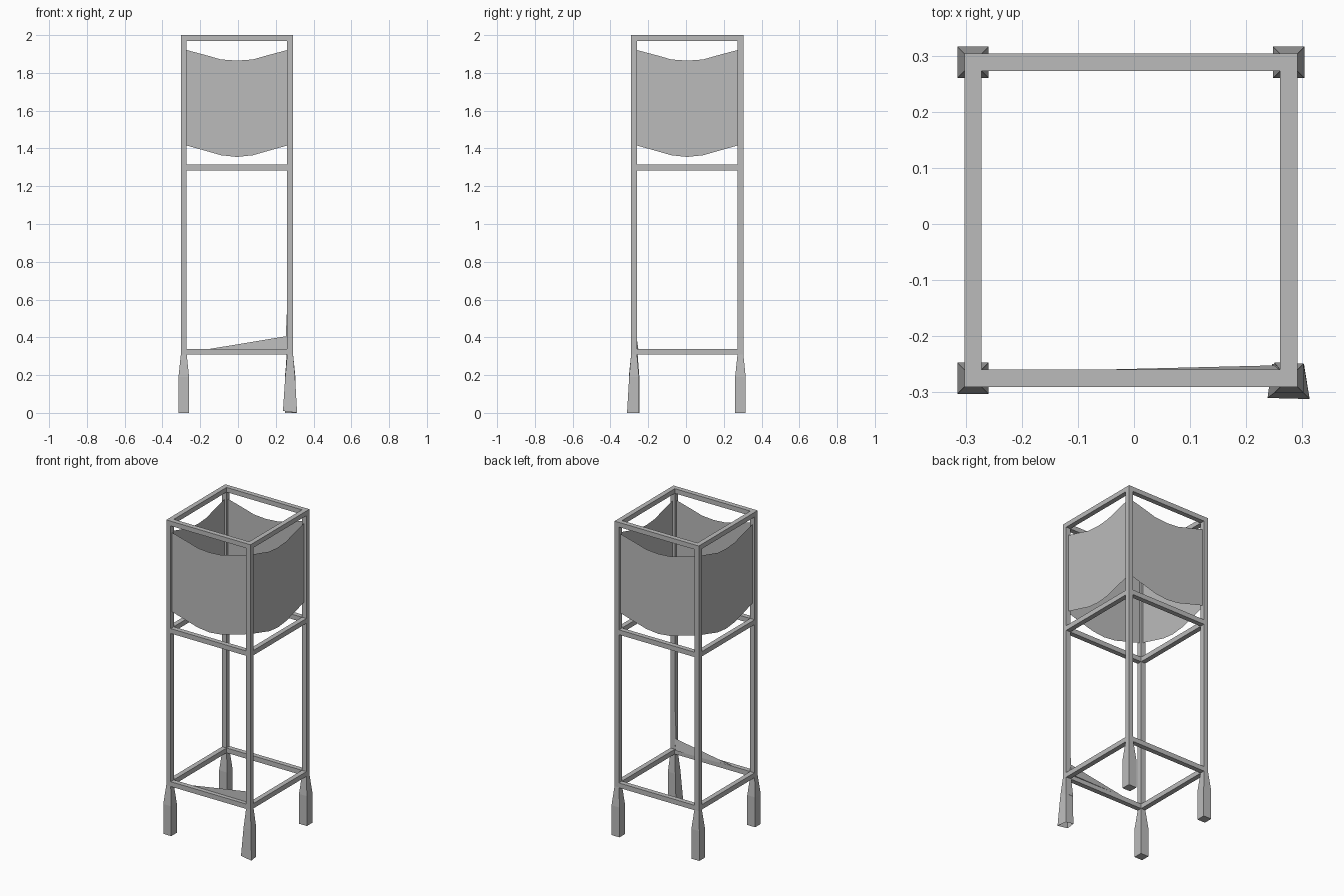
import bpy, bmesh

if "Cube" in bpy.data.objects:
    bpy.data.objects.remove(bpy.data.objects["Cube"])

grey = bpy.data.materials.new("plain grey")
grey.diffuse_color = (0.5, 0.5, 0.5, 1)
grey.use_nodes = True
grey.node_tree.nodes["Principled BSDF"].inputs["Base Color"].default_value = grey.diffuse_color

XL, XR = -0.287, 0.276      # post centre lines
YF, YB = -0.275, 0.288
H = 0.0155                  # half thickness of bars
FOOT = 0.028                # half width of feet


def make(name, verts, faces, recalc=True):
    me = bpy.data.meshes.new(name)
    me.from_pydata(verts, [], faces)
    if recalc:
        bm = bmesh.new()
        bm.from_mesh(me)
        bmesh.ops.recalc_face_normals(bm, faces=bm.faces)
        bm.to_mesh(me)
        bm.free()
    me.materials.append(grey)
    ob = bpy.data.objects.new(name, me)
    bpy.context.collection.objects.link(ob)
    return ob


def loft(name, rings, cap_bottom=True):
    """Skin a stack of four-cornered rings."""
    verts = [v for r in rings for v in r]
    faces = [(i * 4 + k, i * 4 + (k + 1) % 4, i * 4 + 4 + (k + 1) % 4, i * 4 + 4 + k)
             for i in range(len(rings) - 1) for k in range(4)]
    n = len(verts)
    faces.append((n - 4, n - 3, n - 2, n - 1))
    if cap_bottom:
        faces.append((3, 2, 1, 0))
    return make(name, verts, faces)


def square(x, y, z, h):
    return [(x - h, y - h, z), (x + h, y - h, z), (x + h, y + h, z), (x - h, y + h, z)]


def box(name, x0, x1, y0, y1, z0, z1):
    return loft(name, [[(x0, y0, z), (x1, y0, z), (x1, y1, z), (x0, y1, z)] for z in (z0, z1)])


# Posts and tapered feet; the front right foot is bent and open underneath
for xn, x in (("left", XL), ("right", XR)):
    for yn, y in (("front", YF), ("back", YB)):
        box(f"{yn}_{xn}_post", x - H, x + H, y - H, y + H, 0.31, 2.0)
        bent = (xn, yn) == ("right", "front")
        base = square(x, y, 0, FOOT)
        if bent:
            base = [(0.238, -0.310, 0.01), (0.313, -0.312, 0.0),
                    (0.303, -0.250, 0.0), (0.246, -0.250, 0.01)]
        loft(f"{yn}_{xn}_foot",
             [base, square(x, y, 0.19, FOOT - 0.002 * bent), square(x, y, 0.31, H)],
             cap_bottom=not bent)

# Three rings of horizontal bars
for level, z0, z1 in (("lower", 0.308, 0.339), ("middle", 1.284, 1.315), ("top", 1.97, 2.0)):
    for n, y in (("front", YF), ("back", YB)):
        box(f"{level}_{n}_bar", XL + H, XR - H, y - H, y + H, z0, z1)
    for n, x in (("left", XL), ("right", XR)):
        box(f"{level}_{n}_bar", x - H, x + H, YF + H, YB - H, z0, z1)

# Sagging cloth panels: (fraction along, top height, bottom height)
SAG = [(0, 1.925, 1.42), (0.22, 1.892, 1.385), (0.35, 1.871, 1.364), (0.5, 1.865, 1.355),
       (0.65, 1.871, 1.364), (0.78, 1.892, 1.385), (1, 1.925, 1.42)]


def cloth(name, a, b):
    verts = []
    for t, zt, zb in SAG:
        x, y = a[0] + (b[0] - a[0]) * t, a[1] + (b[1] - a[1]) * t
        verts += [(x, y, zb), (x, y, zt)]
    make(name, verts, [(i, i + 2, i + 3, i + 1) for i in range(0, 12, 2)], recalc=False)


cloth("front_cloth", (XL, YF), (XR, YF))
cloth("right_cloth", (XR, YF), (XR, YB))
cloth("back_cloth", (XR, YB), (XL, YB))
cloth("left_cloth", (XL, YB), (XL, YF))

# Torn slivers around the damaged front right corner
make("torn_wedge", [(-0.16, -0.262, 0.337), (0.262, -0.262, 0.407), (0.25, -0.252, 0.335),
                    (0.262, -0.266, 0.335)],
     [(0, 1, 2), (0, 3, 1), (1, 3, 2), (0, 2, 3)])
make("post_splinter", [(0.262, -0.264, 0.61), (0.250, -0.262, 0.34), (0.262, -0.258, 0.34),
                       (0.262, -0.268, 0.34)],
     [(0, 1, 2), (0, 3, 1), (0, 2, 3), (1, 3, 2)])
make("foot_splinter", [(0.262, -0.262, 0.39), (0.250, -0.247, 0.19), (0.285, -0.247, 0.19),
                       (0.262, -0.266, 0.19)],
     [(0, 1, 2), (0, 3, 1), (0, 2, 3), (1, 3, 2)])
